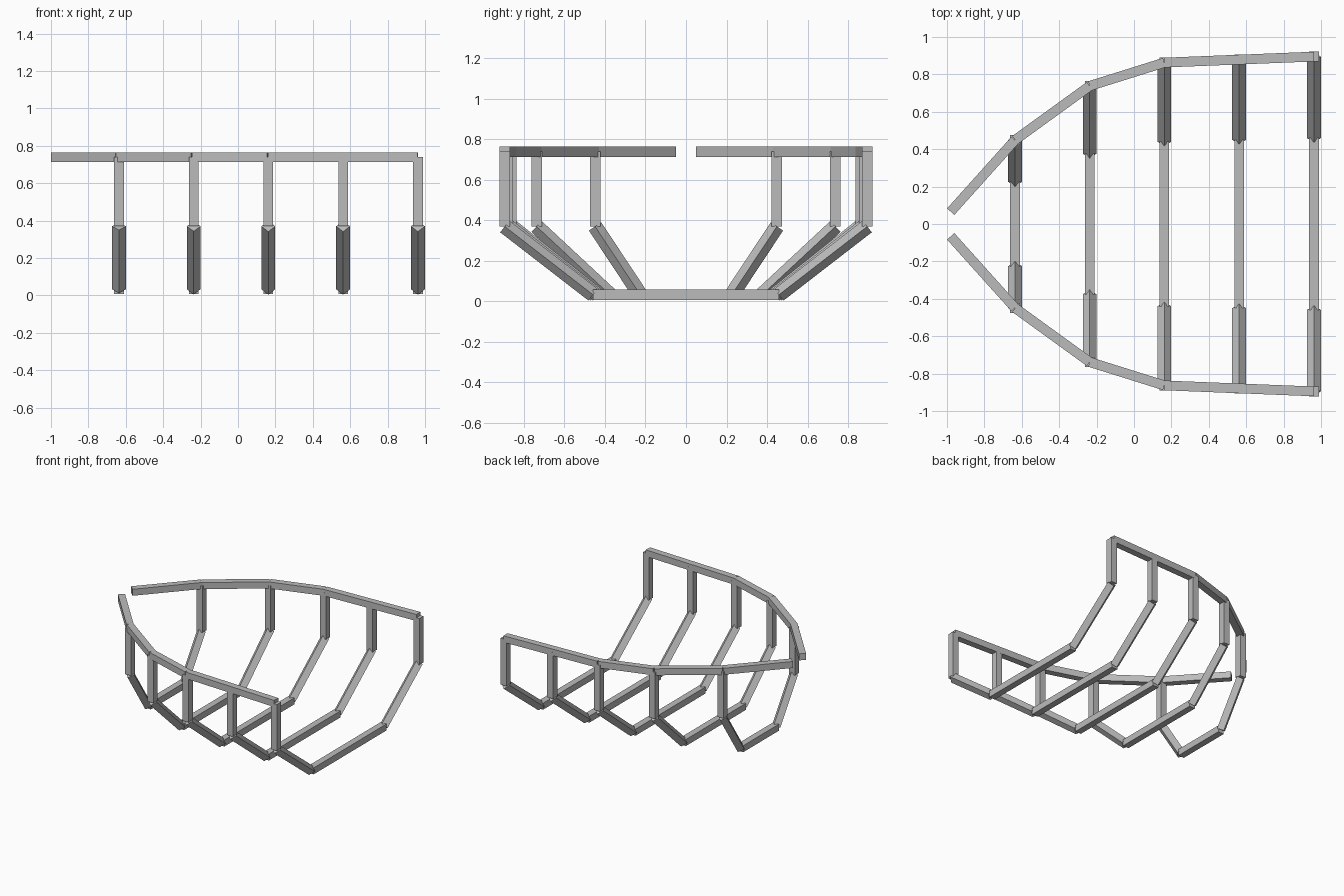
import bpy
import math
from mathutils import Vector, Matrix

old = bpy.data.objects.get("Cube")
if old:
    bpy.data.objects.remove(old, do_unlink=True)

THICK = 0.052      # square timber section
RAIL_Z = 0.739     # rail centre height
KNEE_Z = 0.37      # where uprights meet the slanted timbers
FLOOR_Z = 0.033    # floor timber centre height

grey = bpy.data.materials.new("plain_grey")
grey.use_nodes = True
colour = (0.5, 0.5, 0.5, 1)
grey.diffuse_color = colour
grey.node_tree.nodes["Principled BSDF"].inputs["Base Color"].default_value = colour


def beam(name, start, end, side, roll=0):
    """Square timber between two points; side is the direction of one face."""
    start, end = Vector(start), Vector(end)
    axis = (end - start).normalized()
    across = Vector(side)
    across = (across - axis * across.dot(axis)).normalized()
    basis = Matrix((across, axis.cross(across), axis)).transposed()
    turn = basis @ Matrix.Rotation(math.radians(roll), 3, "Z")
    bpy.ops.mesh.primitive_cube_add(size=1)
    ob = bpy.context.object
    ob.name = name
    ob.data.name = name
    ob.data.transform(Matrix.Diagonal((THICK, THICK, (end - start).length, 1)))
    ob.data.transform(turn.to_4x4())
    ob.location = (start + end) / 2
    ob.data.materials.append(grey)
    return ob


# Ribs: x position, half width at the rail, half width at the floor
ribs = [(-0.636, 0.449, 0.226), (-0.237, 0.738, 0.376), (0.162, 0.863, 0.44),
        (0.562, 0.879, 0.45), (0.962, 0.895, 0.459)]

for i, (x, wide, narrow) in enumerate(ribs, 1):
    beam(f"floor_timber_{i}", (x, -narrow, FLOOR_Z), (x, narrow, FLOOR_Z), (1, 0, 0))
    for side, s in (("left", 1), ("right", -1)):
        # Slanted timbers stand on edge, turned by an eighth
        beam(f"slanted_timber_{side}_{i}", (x, s * narrow, FLOOR_Z),
             (x, s * wide, KNEE_Z), (1, 0, 0), roll=45)
        beam(f"upright_{side}_{i}", (x, s * wide, KNEE_Z),
             (x, s * wide, RAIL_Z), (1, 0, 0))

# Rails run straight from the open bow through each rib head
rail = [(-0.98, 0.066)] + [(x, wide) for x, wide, _ in ribs]
for side, s in (("back", 1), ("front", -1)):
    for i, (a, b) in enumerate(zip(rail, rail[1:]), 1):
        beam(f"rail_{side}_{i}", (a[0], s * a[1], RAIL_Z),
             (b[0], s * b[1], RAIL_Z), (0, 0, 1))
